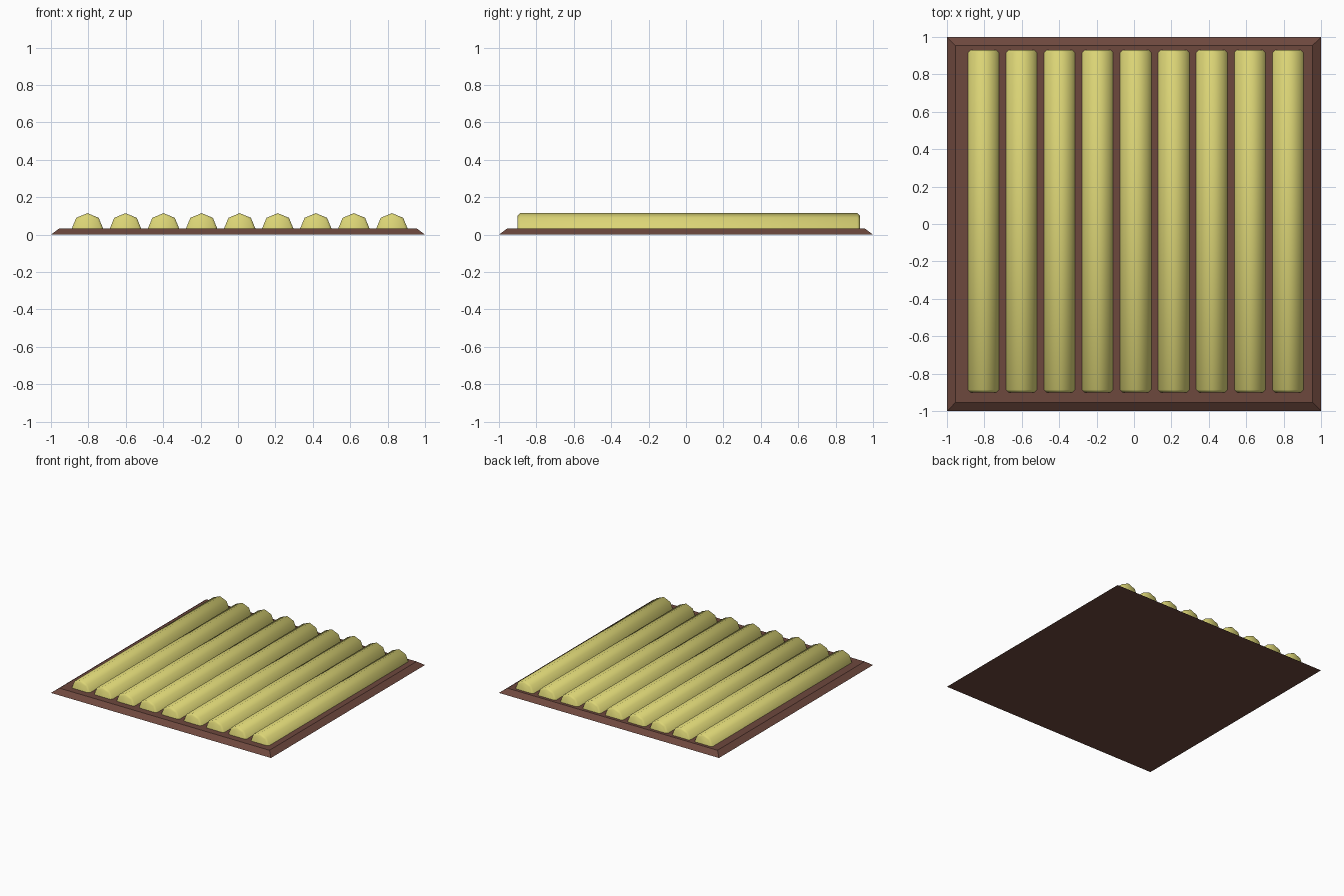
import bpy, bmesh, math

if "Cube" in bpy.data.objects:
    bpy.data.objects.remove(bpy.data.objects["Cube"])


def material(name, rgb):
    m = bpy.data.materials.new(name)
    m.diffuse_color = (*rgb, 1)
    m.use_nodes = True
    m.node_tree.nodes["Principled BSDF"].inputs["Base Color"].default_value = m.diffuse_color
    return m


brown = material("dark_wood", (0.155, 0.065, 0.048))
straw = material("straw_yellow", (0.71, 0.66, 0.18))


def loft(name, rings, mat):
    """Skin a list of vertex rings and cap both ends."""
    bm = bmesh.new()
    loops = [[bm.verts.new(p) for p in r] for r in rings]
    n = len(rings[0])
    for a, b in zip(loops, loops[1:]):
        for i in range(n):
            j = (i + 1) % n
            bm.faces.new((a[i], a[j], b[j], b[i]))
    bm.faces.new(loops[0])
    bm.faces.new(loops[-1])
    bmesh.ops.recalc_face_normals(bm, faces=bm.faces)
    me = bpy.data.meshes.new(name)
    bm.to_mesh(me)
    bm.free()
    me.materials.append(mat)
    ob = bpy.data.objects.new(name, me)
    bpy.context.collection.objects.link(ob)
    return ob


def square(h, z):
    return [(-h, -h, z), (h, -h, z), (h, h, z), (-h, h, z)]


# Flat base with bevelled rim
loft("base_board", [square(1.0, 0), square(0.955, 0.034)], brown)


# Half-octagon slats with chamfered ends
def half_octagon(x, y, r):
    return [(x + r * math.cos(math.pi * k / 4), y, 0.03 + r * math.sin(math.pi * k / 4))
            for k in range(5)]


slats = []
for i in range(9):
    x = -0.805 + 0.2035 * i
    rings = [half_octagon(x, y, r) for y, r in
             ((-0.90, 0.071), (-0.886, 0.085), (0.916, 0.085), (0.93, 0.071))]
    slats.append(loft(f"slat_{i + 1}", rings, straw))

# Soft shading along the slats
bpy.ops.object.select_all(action='DESELECT')
for s in slats:
    s.select_set(True)
bpy.context.view_layer.objects.active = slats[0]
bpy.ops.object.shade_smooth_by_angle(angle=math.radians(50))
